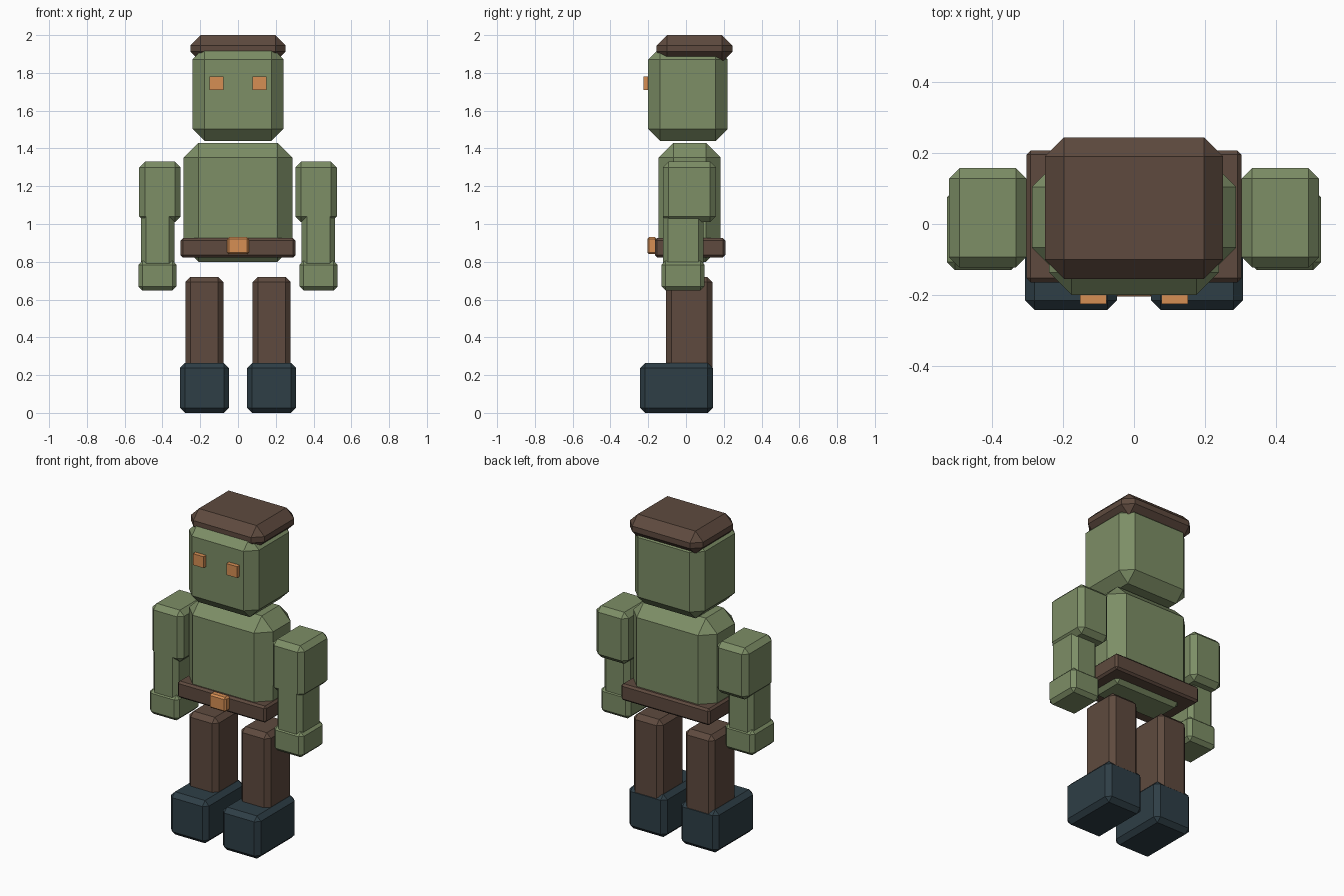
import bpy
import bmesh
from mathutils import Vector

if "Cube" in bpy.data.objects:
    bpy.data.objects.remove(bpy.data.objects["Cube"])


def srgb(*rgb):
    return [((c / 255 + 0.055) / 1.055) ** 2.4 for c in rgb] + [1.0]


def material(name, *rgb):
    mat = bpy.data.materials.new(name)
    mat.diffuse_color = srgb(*rgb)
    mat.use_nodes = True
    mat.node_tree.nodes["Principled BSDF"].inputs["Base Color"].default_value = mat.diffuse_color
    return mat


GREEN = material("moss_green", 125, 142, 102)
BROWN = material("dark_brown", 94, 74, 62)
NAVY = material("slate_blue", 46, 62, 70)
ORANGE = material("warm_orange", 214, 143, 84)


def block(name, x, y, z, chamfer, mat):
    """Chamfered box spanning the given (min, max) ranges."""
    bm = bmesh.new()
    bmesh.ops.create_cube(bm, size=1)
    size = Vector((x[1] - x[0], y[1] - y[0], z[1] - z[0]))
    bmesh.ops.scale(bm, vec=size, verts=bm.verts)
    if chamfer:
        bmesh.ops.bevel(bm, geom=bm.edges[:], offset=chamfer, segments=1,
                        affect='EDGES', clamp_overlap=True)
    mesh = bpy.data.meshes.new(name)
    bm.to_mesh(mesh)
    bm.free()
    mesh.materials.append(mat)
    obj = bpy.data.objects.new(name, mesh)
    obj.location = (sum(x) / 2, sum(y) / 2, sum(z) / 2)
    bpy.context.collection.objects.link(obj)


def pair(name, x, y, z, chamfer, mat):
    """The same block on both sides of the body."""
    block("left_" + name, x, y, z, chamfer, mat)
    block("right_" + name, (-x[1], -x[0]), y, z, chamfer, mat)


# Head, hair cap and eyes
block("head", (-0.24, 0.24), (-0.20, 0.22), (1.44, 1.935), 0.063, GREEN)
block("hair_cap", (-0.252, 0.252), (-0.155, 0.245), (1.858, 2.0), 0.054, BROWN)
pair("eye", (0.078, 0.152), (-0.226, -0.15), (1.71, 1.78), 0, ORANGE)

# Torso with belt and buckle
block("torso", (-0.288, 0.288), (-0.145, 0.183), (0.80, 1.43), 0.078, GREEN)
block("belt", (-0.304, 0.304), (-0.165, 0.208), (0.823, 0.925), 0.012, BROWN)
block("buckle", (-0.057, 0.057), (-0.205, -0.155), (0.84, 0.93), 0.01, ORANGE)

# Arms
pair("upper_arm", (0.304, 0.523), (-0.123, 0.158), (1.01, 1.33), 0.03, GREEN)
pair("forearm", (0.337, 0.513), (-0.123, 0.092), (0.74, 1.07), 0.027, GREEN)
pair("hand", (0.325, 0.528), (-0.13, 0.098), (0.648, 0.805), 0.022, GREEN)

# Legs and boots
pair("leg", (0.077, 0.279), (-0.105, 0.14), (0.2, 0.72), 0.028, BROWN)
pair("boot", (0.048, 0.308), (-0.243, 0.142), (0.0, 0.265), 0.027, NAVY)
